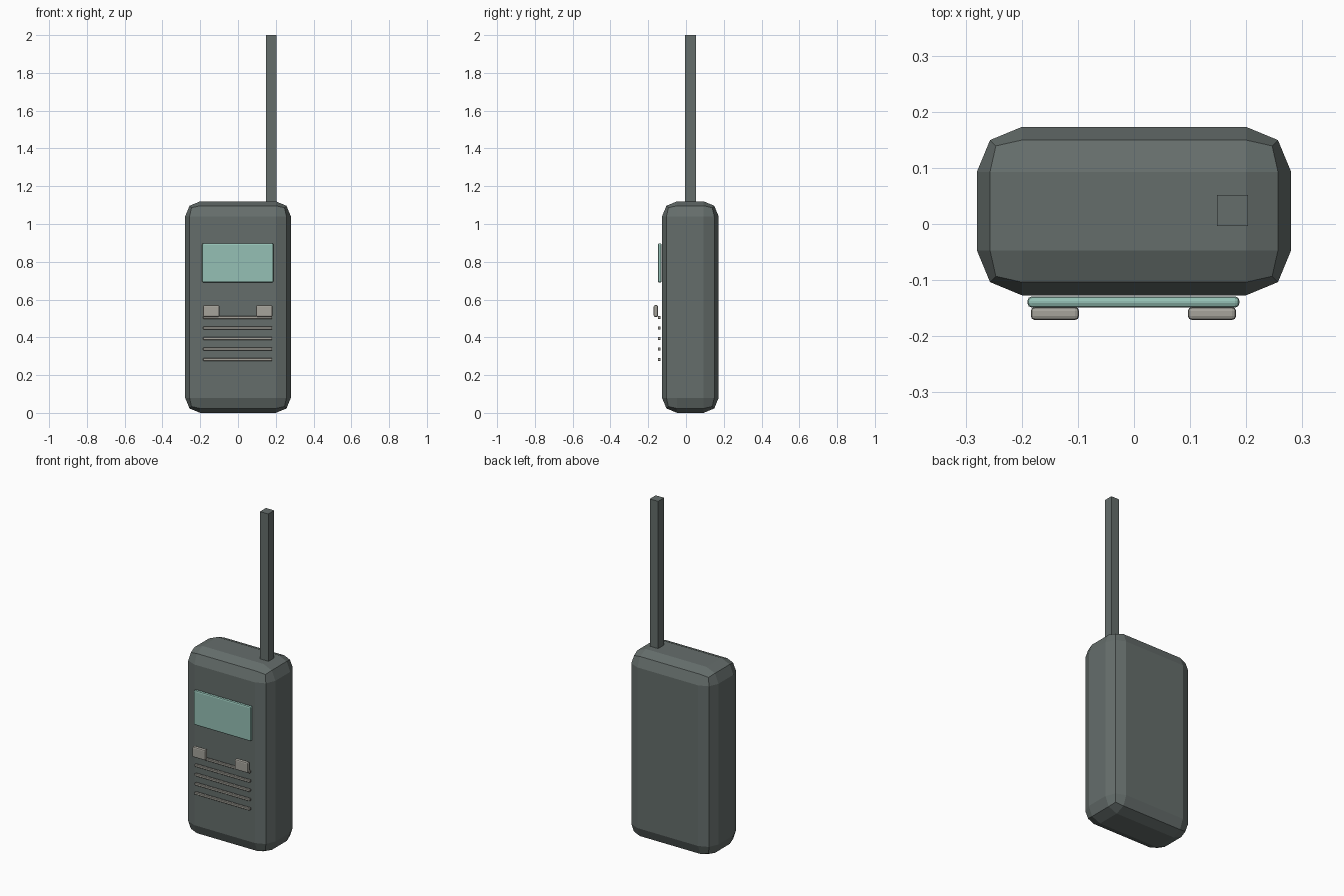
import bpy

if "Cube" in bpy.data.objects:
    bpy.data.objects.remove(bpy.data.objects["Cube"])


def material(name, rgb):
    m = bpy.data.materials.new(name)
    m.diffuse_color = (*rgb, 1.0)
    m.use_nodes = True
    m.node_tree.nodes["Principled BSDF"].inputs["Base Color"].default_value = m.diffuse_color
    return m


CASE = material("dark grey green", (0.13, 0.155, 0.148))
GLASS = material("pale teal", (0.30, 0.53, 0.46))
TRIM = material("warm grey", (0.38, 0.37, 0.33))


def box(name, x, y, z, mat, bevel=0.0, segments=2):
    """Box from (min, max) ranges, with optional rounded edges."""
    ranges = (x, y, z)
    bpy.ops.mesh.primitive_cube_add(size=1, location=[(a + b) / 2 for a, b in ranges])
    ob = bpy.context.object
    ob.name = name
    ob.scale = [b - a for a, b in ranges]
    bpy.ops.object.transform_apply(location=False, rotation=False, scale=True)
    ob.data.materials.append(mat)
    if bevel:
        mod = ob.modifiers.new("rounded edges", "BEVEL")
        mod.width = bevel
        mod.segments = segments
    return ob


# Case and antenna
box("case", (-0.28, 0.28), (-0.127, 0.173), (0.0, 1.12), CASE, 0.08)
box("antenna", (0.148, 0.203), (-0.004, 0.052), (1.10, 2.0), CASE)

# Display
box("screen", (-0.19, 0.188), (-0.149, -0.129), (0.69, 0.898), GLASS, 0.008)

# Two push buttons
for side, x in (("left", -0.141), ("right", 0.139)):
    box(side + "_button", (x - 0.043, x + 0.043), (-0.171, -0.148),
        (0.508, 0.57), TRIM, 0.007)

# Speaker grille bars
for i in range(5):
    z = 0.505 - i * 0.0555
    box(f"grille_bar_{i + 1}", (-0.184, 0.181), (-0.149, -0.134),
        (z - 0.007, z + 0.007), TRIM, 0.002, 1)
